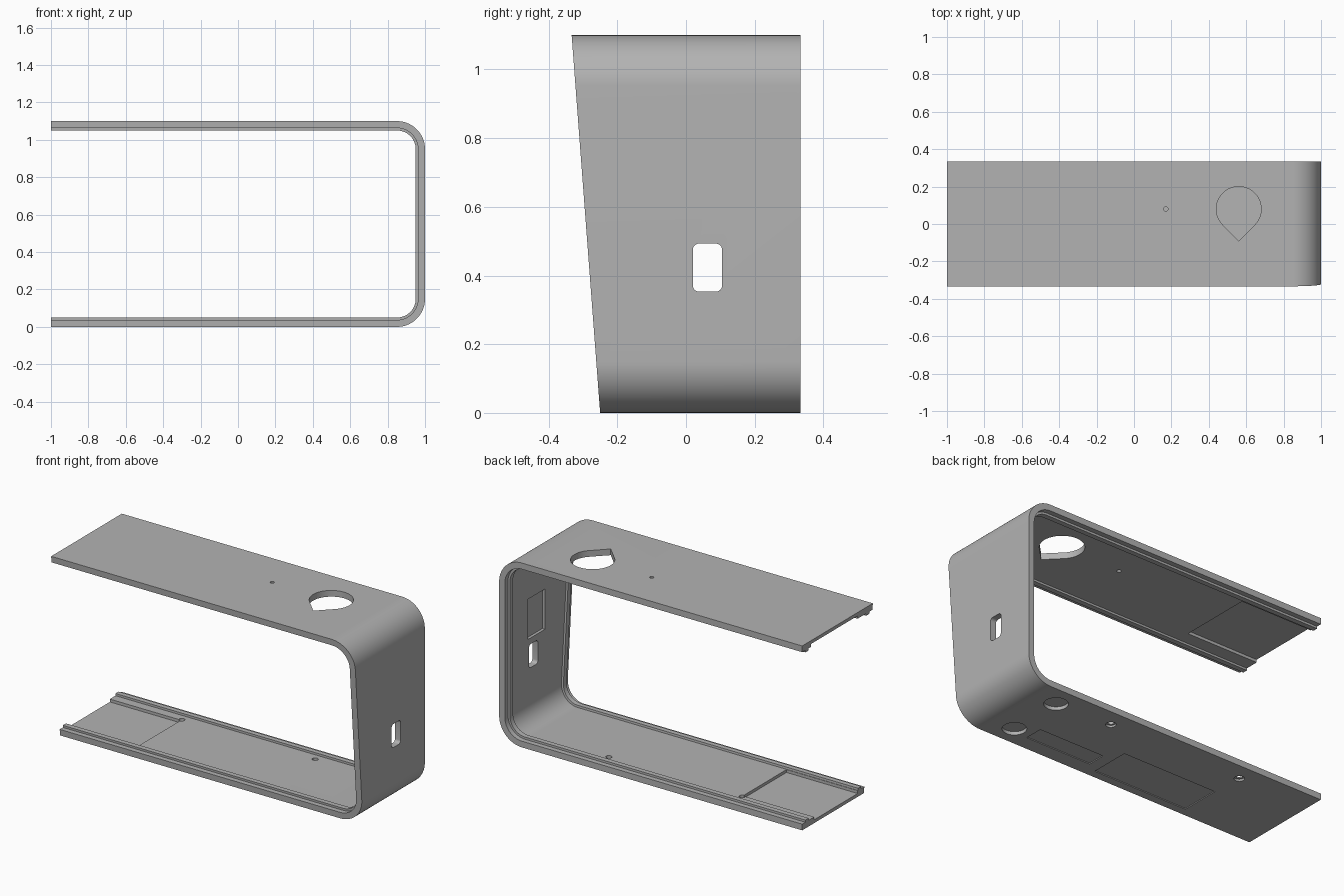
import bpy, bmesh
from math import sin, cos, pi, radians

if "Cube" in bpy.data.objects:
    bpy.data.objects.remove(bpy.data.objects["Cube"])

HEIGHT, RADIUS, BACK = 1.1, 0.15, 0.333
WALL, RIB = 0.037, 0.05

grey = bpy.data.materials.new("light_grey")
grey.use_nodes = True
colour = (0.45, 0.45, 0.45, 1)
grey.diffuse_color = colour
grey.node_tree.nodes["Principled BSDF"].inputs["Base Color"].default_value = colour


def front(z):
    """Sloping front edge."""
    return -0.25 - 0.083 * z / HEIGHT


def make(name, ring_a, ring_b):
    """Solid between two matching closed rings."""
    bm = bmesh.new()
    a = [bm.verts.new(p) for p in ring_a]
    b = [bm.verts.new(p) for p in ring_b]
    bm.faces.new(a)
    bm.faces.new(b[::-1])
    for i in range(len(a)):
        j = (i + 1) % len(a)
        bm.faces.new((a[i], b[i], b[j], a[j]))
    bmesh.ops.recalc_face_normals(bm, faces=bm.faces)
    mesh = bpy.data.meshes.new(name)
    bm.to_mesh(mesh)
    bm.free()
    mesh.materials.append(grey)
    ob = bpy.data.objects.new(name, mesh)
    bpy.context.collection.objects.link(ob)
    return ob


def u_path(inset, steps=20):
    """Sideways U in x and z, moved inward from the outer skin."""
    r = RADIUS - inset
    cx = 1 - RADIUS
    pts = [(-1, inset)]
    for cz, start in ((RADIUS, -pi / 2), (HEIGHT - RADIUS, 0)):
        for i in range(steps + 1):
            t = start + i / steps * pi / 2
            pts.append((cx + r * cos(t), cz + r * sin(t)))
    return pts + [(-1, HEIGHT - inset)]


def u_band(name, outer, inner, y_start, y_end):
    loop = u_path(outer) + u_path(inner)[::-1]
    return make(name, [(x, y_start(z), z) for x, z in loop],
                [(x, y_end(z), z) for x, z in loop])


def circle(cx, cy, r, start=0, sweep=360, n=40):
    return [(cx + r * cos(radians(start + sweep * i / n)),
             cy + r * sin(radians(start + sweep * i / n)))
            for i in range(n + (sweep < 360))]


def rect(x0, x1, y0, y1, r=0.0):
    if not r:
        return [(x0, y0), (x1, y0), (x1, y1), (x0, y1)]
    corners = ((x1 - r, y1 - r), (x0 + r, y1 - r), (x0 + r, y0 + r), (x1 - r, y0 + r))
    return [p for i, (cx, cy) in enumerate(corners)
            for p in circle(cx, cy, r, 90 * i, 90, 6)]


def cut_z(pts, z0, z1):
    cut(make("cutter", [(x, y, z0) for x, y in pts], [(x, y, z1) for x, y in pts]))


def cut_x(pts, x0, x1):
    cut(make("cutter", [(x0, y, z) for y, z in pts], [(x1, y, z) for y, z in pts]))


def cut(cutter):
    """Carve the shell, then drop the cutter."""
    mod = shell.modifiers.new("cut", "BOOLEAN")
    mod.operation = "DIFFERENCE"
    mod.solver = "EXACT"
    mod.object = cutter
    cutter.hide_render = True
    bpy.context.view_layer.objects.active = shell
    bpy.ops.object.modifier_apply(modifier=mod.name)
    bpy.data.objects.remove(cutter)


# Main shell and the two inner ribs
shell = u_band("shell", 0, WALL, front, lambda z: BACK)
front_rib = u_band("front_rib", WALL - 0.004, RIB,
                   lambda z: front(z) + 0.03, lambda z: front(z) + 0.06)
back_rib = u_band("back_rib", WALL - 0.004, RIB,
                  lambda z: BACK - 0.06, lambda z: BACK - 0.03)

# Pointed opening and small hole in the top
cut_z(circle(0.56, 0.08, 0.12, -45, 270) + [(0.56, -0.09)], 1.0, 1.2)
cut_z(circle(0.17, 0.08, 0.012, n=20), 1.0, 1.2)

# Shallow pockets inside the open ends
cut_z(rect(-1.1, -0.53, -0.19, 0.22), 0.02, 0.1)
cut_z(rect(-1.1, -0.53, -0.19, 0.25), 1.0, HEIGHT - 0.02)

# Slot through the side wall and the recess above it
cut_x(rect(0.02, 0.105, 0.353, 0.493, 0.018), 0.9, 1.1)
cut_x(rect(-0.045, 0.115, 0.53, 0.77), 0.9, 0.98)

# Screw holes with wider heads underneath
for x in (-0.53, 0.35):
    cut_z(circle(x, 0.228, 0.017, n=24), -0.1, 0.1)
    cut_z(circle(x, 0.228, 0.028, n=24), -0.1, 0.012)

# Foot recesses and label recesses underneath
for y in (-0.13, 0.21):
    cut_z(circle(0.71, y, 0.065), -0.1, 0.02)
cut_z(rect(-0.52, 0.1, -0.2, 0.04), -0.1, 0.005)
cut_z(rect(0.17, 0.6, -0.16, -0.05), -0.1, 0.005)

# Smooth bends, crisp edges
for ob in (shell, front_rib, back_rib):
    bpy.ops.object.select_all(action="DESELECT")
    ob.select_set(True)
    bpy.context.view_layer.objects.active = ob
    bpy.ops.object.shade_smooth_by_angle(angle=radians(30))
